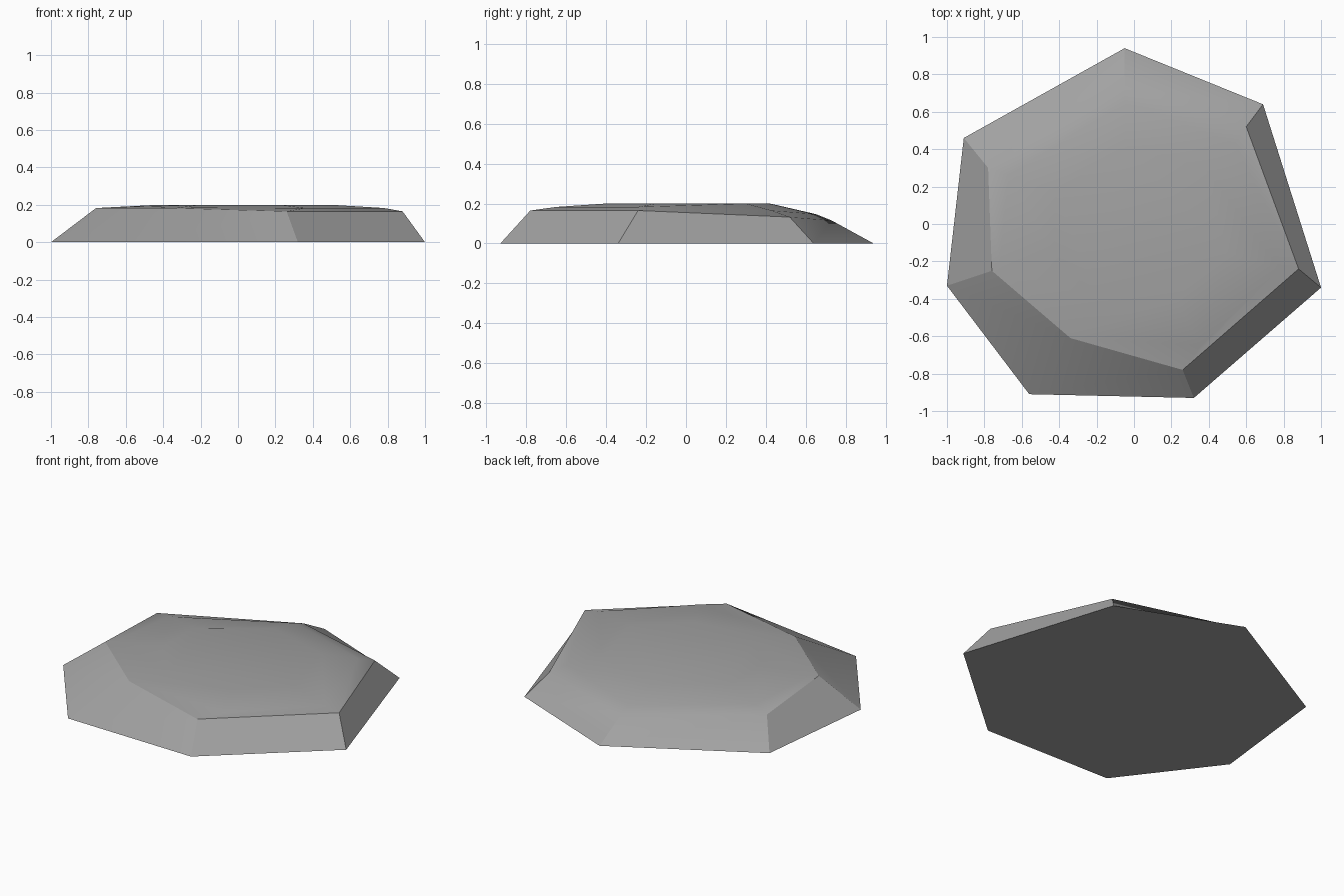
import bpy, bmesh, math

cube = bpy.data.objects.get("Cube")
if cube:
    bpy.data.objects.remove(cube, do_unlink=True)

# Stone colour
stone = bpy.data.materials.new("stone_grey")
stone.use_nodes = True
grey = (0.36, 0.36, 0.36, 1)
stone.diffuse_color = grey
bsdf = stone.node_tree.nodes["Principled BSDF"]
bsdf.inputs["Base Color"].default_value = grey
bsdf.inputs["Roughness"].default_value = 0.9

# Seven-cornered outlines, from the ground to the crown, all in the same order
base = [(-1, -.33, 0), (-.56, -.91, 0), (.32, -.93, 0), (1, -.34, 0),
        (.69, .64, 0), (-.05, .94, 0), (-.91, .46, 0)]
shoulder = [(-.76, -.25, .182), (-.34, -.61, .182), (.26, -.78, .165),
            (.88, -.24, .165), (.6, .52, .132), (-.05, .73, .115), (-.78, .3, .15)]
rim = [(-.72, -.23, .185), (-.32, -.58, .185), (.36, -.65, .183),
       (.78, -.24, .183), (.54, .43, .165), (-.05, .65, .147), (-.67, .26, .172)]
crown = [(-.43, -.15, .2), (-.2, -.4, .2), (.22, -.4, .2),
         (.5, -.15, .2), (.38, .3, .2), (-.05, .42, .2), (-.42, .17, .2)]

# Bridge the outlines and cap both ends
bm = bmesh.new()
rings = [[bm.verts.new(p) for p in ring] for ring in (base, shoulder, rim, crown)]
for low, high in zip(rings, rings[1:]):
    for i in range(len(low)):
        j = (i + 1) % len(low)
        bm.faces.new((low[i], low[j], high[j], high[i]))
bm.faces.new(rings[0][::-1])
bm.faces.new(rings[-1])
bmesh.ops.recalc_face_normals(bm, faces=bm.faces)

mesh = bpy.data.meshes.new("flat_rock")
bm.to_mesh(mesh)
bm.free()
mesh.materials.append(stone)
rock = bpy.data.objects.new("flat_rock", mesh)
bpy.context.collection.objects.link(rock)

# Soft top, crisp sides
bpy.ops.object.select_all(action='DESELECT')
rock.select_set(True)
bpy.context.view_layer.objects.active = rock
bpy.ops.object.shade_smooth_by_angle(angle=math.radians(25))
